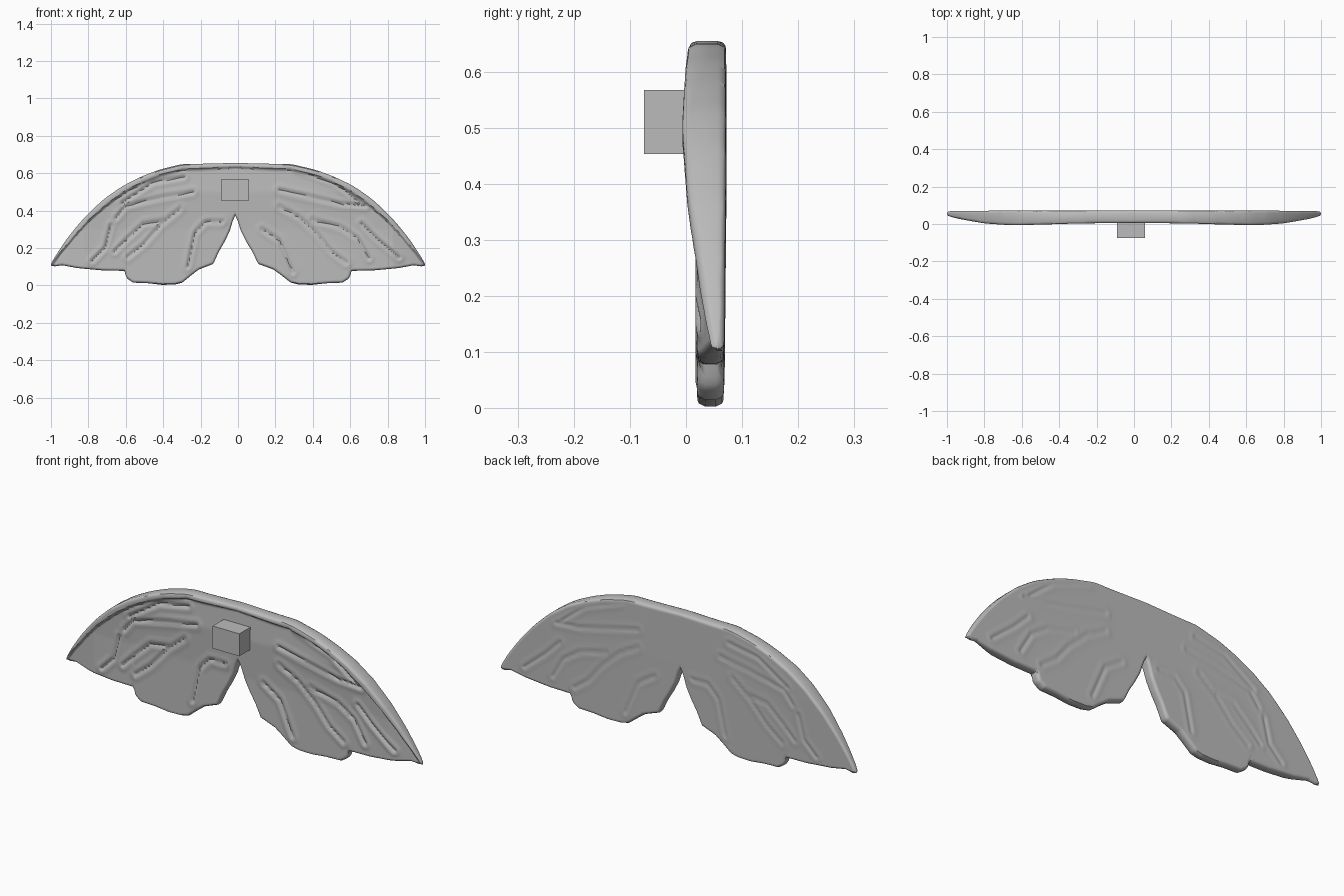
import bpy, bmesh, math
from mathutils import Vector
from mathutils.geometry import intersect_point_line

cube = bpy.data.objects.get("Cube")
if cube:
    bpy.data.objects.remove(cube, do_unlink=True)

grey = bpy.data.materials.new("plain grey")
grey.use_nodes = True
colour = (0.5, 0.5, 0.5, 1)
grey.diffuse_color = colour
grey.node_tree.nodes["Principled BSDF"].inputs["Base Color"].default_value = colour

# Half-wing profiles as (x, height) and (x, depth)
TOP_EDGE = [(0, .655), (.2, .65), (.29, .65), (.33, .64), (.42, .618), (.52, .58), (.62, .53),
            (.72, .46), (.82, .365), (.9, .27), (.96, .185), (.99, .135), (1, .113)]
LOW_EDGE = [(0, .375), (.015, .34), (.03, .29), (.06, .23), (.09, .18), (.12, .115), (.2, .085),
            (.24, .055), (.29, .015), (.33, .005), (.4, .003), (.48, .012), (.56, .015),
            (.59, .035), (.6, .05), (.605, .078), (.72, .08), (.86, .093), (.94, .108),
            (.98, .102), (1, .106)]
RIM_FRONT = [(0, .006), (.3, .003), (.42, -.001), (.65, -.007), (.8, .003), (.95, .03), (1, .042)]
RIM_WIDTH = [(0, .025), (.3, .032), (.7, .036), (.9, .025), (1, .01)]

# Veins on each side, as (distance from the middle, height)
RIGHT_VEINS = [
    [(.23, .5), (.4, .47), (.6, .425), (.65, .36)],
    [(.28, .58), (.45, .55), (.62, .44)],
    [(.3, .41), (.4, .33), (.5, .22), (.59, .15)],
    [(.4, .345), (.5, .33), (.59, .25), (.66, .18)],
    [(.07, .34), (.16, .34), (.22, .28), (.26, .1)],
    [(.68, .32), (.71, .2), (.78, .13)],
]
LEFT_VEINS = [
    [(.23, .51), (.4, .47), (.55, .435), (.68, .425)],
    [(.33, .62), (.52, .55), (.65, .44)],
    [(.23, .42), (.33, .365), (.43, .27), (.5, .18), (.58, .12)],
    [(.4, .35), (.55, .31), (.64, .25), (.7, .145)],
    [(.66, .33), (.74, .25), (.86, .15)],
    [(.14, .3), (.23, .24), (.3, .07)],
]
BACK = .071
ROUND = .014
COLUMNS, ROWS = 170, 56


def lookup(table, x):
    for (xa, a), (xb, b) in zip(table, table[1:]):
        if x <= xb:
            return a + (b - a) * (x - xa) / (xb - xa)
    return table[-1][1]


def smooth_lookup(table, x, reach=.03):
    reach = min(reach, 1 - x)
    return sum(lookup(table, abs(x + reach * k / 2)) for k in range(-2, 3)) / 5


def distance(p, line):
    best = 9
    for a, b in zip(line, line[1:]):
        q, f = intersect_point_line(p, a, b)
        q = a if f < 0 else b if f > 1 else q
        best = min(best, (p - q.to_3d()).length)
    return best


def to_line(points):
    return [Vector((x, z, 0)) for x, z in points]


def shift(x):
    return -.015 * max(0, 1 - x / .6)


# Wing pair: a front sheet and a back sheet joined by a rounded edge
top_line, low_line = to_line(TOP_EDGE), to_line(LOW_EDGE)
tip_line = [top_line[-1], low_line[-1]]
bm = bmesh.new()
columns = []
for i in range(-COLUMNS, COLUMNS + 1):
    x = math.sin(abs(i) / COLUMNS * math.pi / 2) * .4 + abs(i) / COLUMNS * .6
    side = -1 if i < 0 else 1
    veins = [to_line(v) for v in (RIGHT_VEINS if i < 0 else LEFT_VEINS)]
    high, low = smooth_lookup(TOP_EDGE, x), lookup(LOW_EDGE, x)
    rim, width = smooth_lookup(RIM_FRONT, x), lookup(RIM_WIDTH, x)
    ring_front, ring_back = [], []
    for j in range(ROWS + 1):
        t = j / ROWS
        t = .5 * t + .25 * (1 - math.cos(math.pi * t))
        z = low + (high - low) * t
        p = Vector((x, z, 0))
        from_top = distance(p, top_line)
        edge = min(from_top, distance(p, low_line), distance(p, tip_line))
        if j in (0, ROWS):
            edge = 0
        # Raised rim along the leading edge, with a sharp inner step
        step = min(1, max(0, (from_top - width + .006) / .01))
        sheet = max(.02, rim + .012) - .01 * max(0, 1 - abs(z - .5) / .2) * (x < .9)
        front = rim + (sheet - rim) * step
        back = BACK - .004 * max(0, 1 - z / .4)
        # Veins: a fine groove beside a soft ridge
        d = min(distance(p, v) for v in veins)
        groove = math.exp(-(d / .007) ** 2) - .45 * math.exp(-((d - .02) / .012) ** 2)
        fade = step * min(1, edge / .03)
        front += .007 * groove * fade
        back -= .003 * groove * fade
        # Rounded outer edge
        r = max(0, ROUND - edge)
        inset = ROUND - math.sqrt(ROUND * ROUND - r * r)
        px = side * x + shift(x)
        ring_front.append(bm.verts.new((px, front + inset, z)))
        ring_back.append(bm.verts.new((px, back - inset, z)))
    columns.append(ring_front + ring_back[::-1])

for a, b in zip(columns, columns[1:]):
    n = len(a)
    for j in range(n):
        k = (j + 1) % n
        bm.faces.new((a[j], b[j], b[k], a[k]))
# Blunt tips
bm.faces.new(columns[0])
bm.faces.new(columns[-1][::-1])
bmesh.ops.recalc_face_normals(bm, faces=bm.faces)

mesh = bpy.data.meshes.new("wing_pair")
bm.to_mesh(mesh)
bm.free()
wings = bpy.data.objects.new("wing_pair", mesh)
bpy.context.collection.objects.link(wings)
mesh.materials.append(grey)
bpy.ops.object.select_all(action='DESELECT')
wings.select_set(True)
bpy.context.view_layer.objects.active = wings
bpy.ops.object.shade_smooth_by_angle(angle=math.radians(40))

# Mounting block on the front
bpy.ops.mesh.primitive_cube_add(size=1, location=(-.015, -.025, .51))
block = bpy.context.object
block.name = "mounting_block"
block.scale = (.15, .1, .114)
block.data.materials.append(grey)
